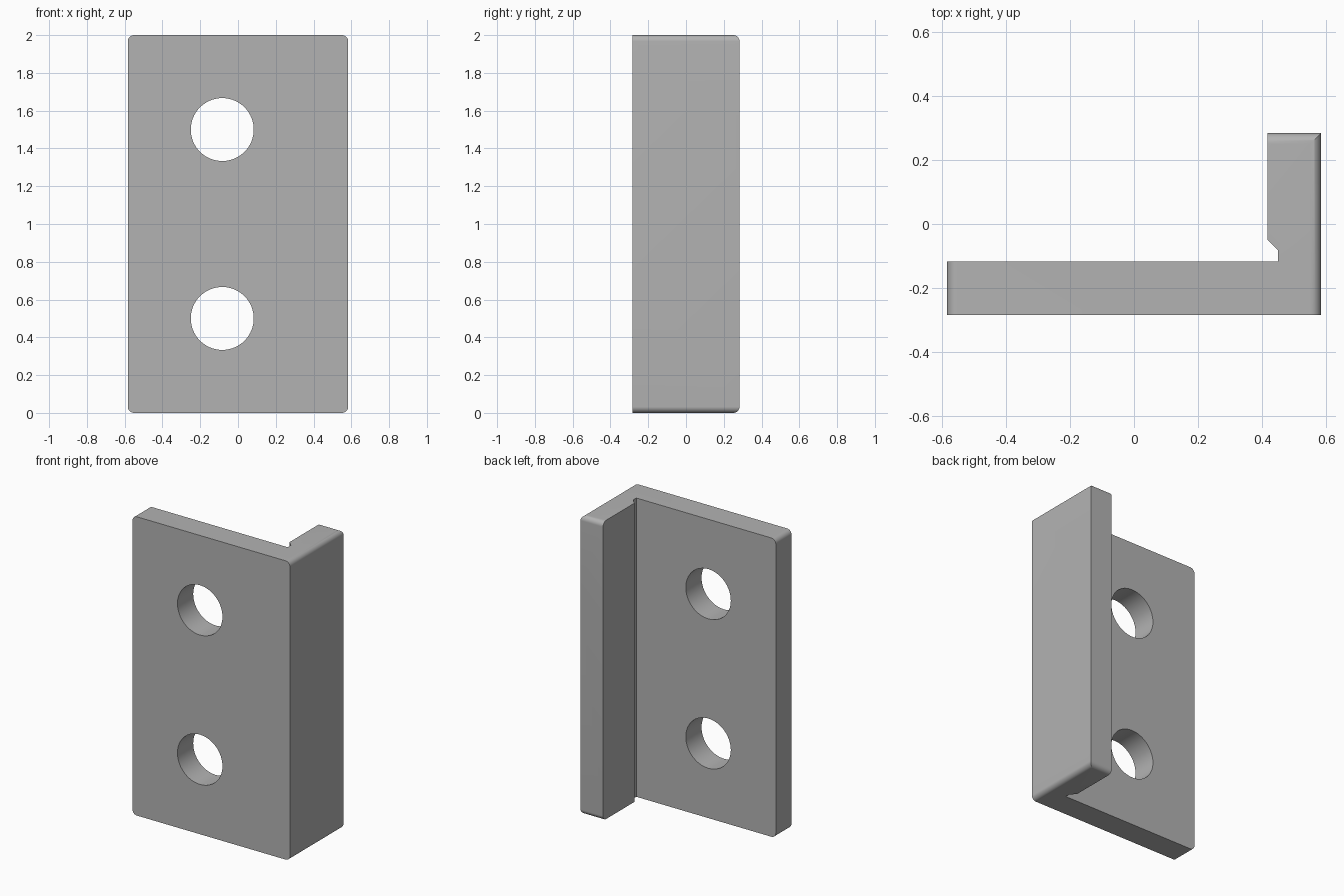
import bpy
import bmesh
import math
from mathutils import Vector

cube = bpy.data.objects.get("Cube")
if cube:
    bpy.data.objects.remove(cube, do_unlink=True)

U = 1 / 30             # one design unit
HEIGHT = 60 * U
HALF_W = 17.5 * U
HALF_D = 8.5 * U
THICK = 5 * U
ROUND = U

grey = bpy.data.materials.new("plain grey")
grey.use_nodes = True
grey.diffuse_color = (0.45, 0.45, 0.45, 1)
grey.node_tree.nodes["Principled BSDF"].inputs["Base Color"].default_value = grey.diffuse_color


def prism(name, points, depth):
    """Extrude a closed 3D outline along a vector."""
    bm = bmesh.new()
    face = bm.faces.new([bm.verts.new(p) for p in points])
    result = bmesh.ops.extrude_face_region(bm, geom=[face])
    verts = [g for g in result["geom"] if isinstance(g, bmesh.types.BMVert)]
    bmesh.ops.translate(bm, verts=verts, vec=Vector(depth))
    bmesh.ops.recalc_face_normals(bm, faces=bm.faces)
    mesh = bpy.data.meshes.new(name)
    bm.to_mesh(mesh)
    bm.free()
    mesh.materials.append(grey)
    obj = bpy.data.objects.new(name, mesh)
    bpy.context.collection.objects.link(obj)
    return obj


def arc(cx, cz, radius, start, sweep, steps):
    """Points on a circular arc, angles in degrees."""
    angles = [math.radians(start + sweep * i / steps) for i in range(steps + 1)]
    return [(cx + radius * math.cos(a), cz + radius * math.sin(a)) for a in angles]


def rounded_outline(left, right):
    """Full-height outline with rounded ends on both sides."""
    lo, hi = ROUND, HEIGHT - ROUND
    corners = [(right - ROUND, lo, -90), (right - ROUND, hi, 0),
               (left + ROUND, hi, 90), (left + ROUND, lo, 180)]
    return [p for x, z, a in corners for p in arc(x, z, ROUND, a, 90, 10)]


def boolean(target, tool, operation):
    mod = target.modifiers.new(tool.name, "BOOLEAN")
    mod.operation = operation
    mod.solver = "EXACT"
    mod.object = tool
    bpy.context.view_layer.objects.active = target
    bpy.ops.object.modifier_apply(modifier=mod.name)
    bpy.data.objects.remove(tool, do_unlink=True)


# Angle section with a relief groove in the inner corner
inner_x, inner_y = HALF_W - THICK, THICK - HALF_D
section = [(-HALF_W, -HALF_D), (HALF_W, -HALF_D), (HALF_W, HALF_D),
           (inner_x, HALF_D), (inner_x, inner_y + 2 * U),
           (inner_x + U, inner_y + U), (inner_x + U, inner_y), (-HALF_W, inner_y)]
bracket = prism("angle_bracket", [(x, y, 0) for x, y in section], (0, 0, HEIGHT))

# Rounded corners of the plate, then of the flange's rear edge
plate = rounded_outline(-HALF_W, HALF_W)
boolean(bracket, prism("plate_rounding", [(x, -1, z) for x, z in plate], (0, 2, 0)), "INTERSECT")
flange = rounded_outline(-1, HALF_D)
boolean(bracket, prism("flange_rounding", [(-1, y, z) for y, z in flange], (2, 0, 0)), "INTERSECT")

# Two mounting holes
for z in (HEIGHT / 4, HEIGHT * 3 / 4):
    circle = arc(-2.5 * U, z, THICK, 0, 360, 64)[:-1]
    boolean(bracket, prism("hole_cutter", [(x, -1, h) for x, h in circle], (0, 2, 0)), "DIFFERENCE")

# Smooth roundings and bores, sharp edges elsewhere
bpy.ops.object.select_all(action="DESELECT")
bracket.select_set(True)
bpy.context.view_layer.objects.active = bracket
bpy.ops.object.shade_smooth_by_angle(angle=math.radians(30))
